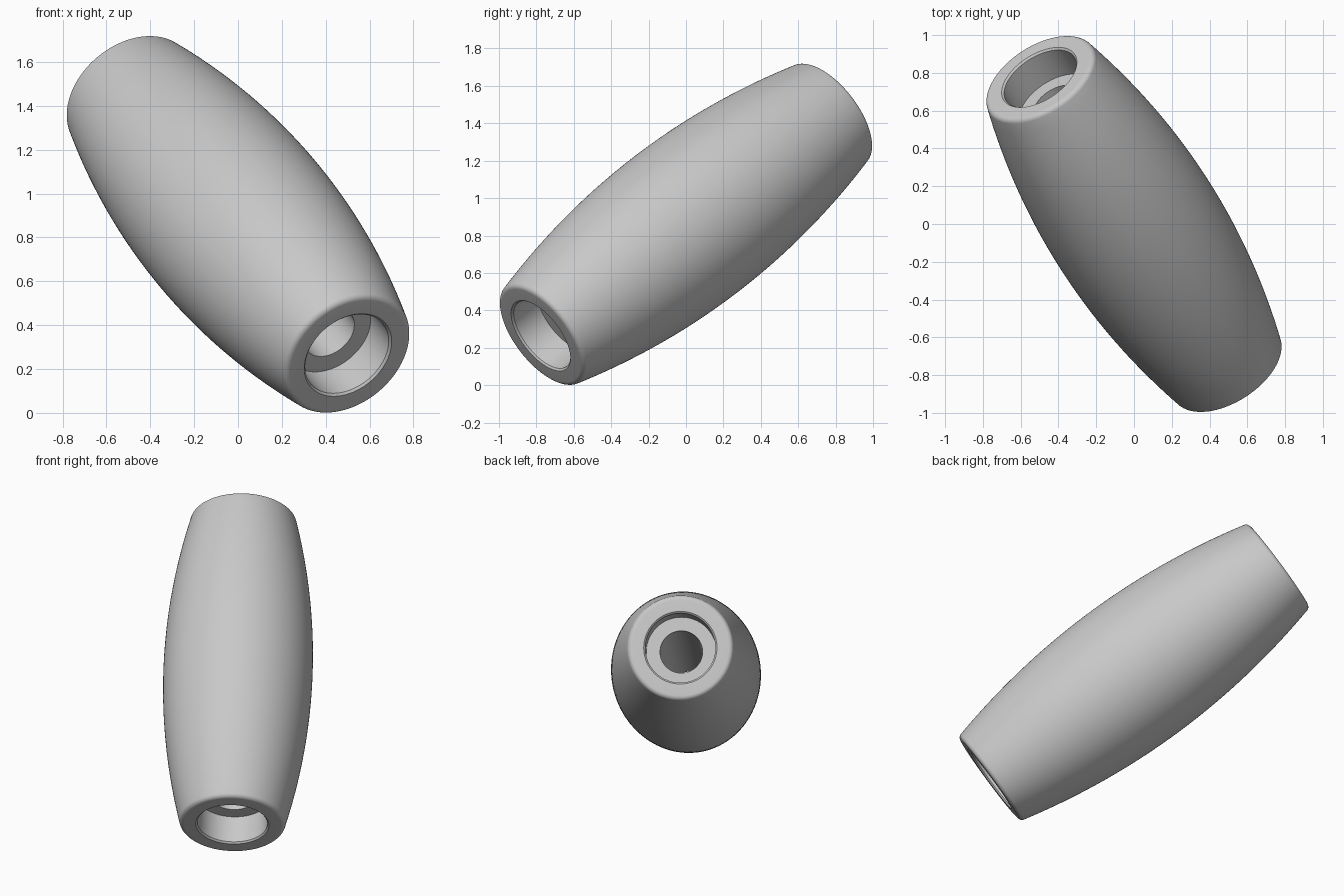
import bpy, bmesh, math
from mathutils import Vector

cube = bpy.data.objects.get("Cube")
if cube:
    bpy.data.objects.remove(cube, do_unlink=True)

SEGMENTS = 128
HALF = 1.1            # half length along the axis
MID_R = 0.456         # radius at the middle
BULGE = 0.113         # how fast the radius falls towards the ends
FILLET = 0.03
BORE_R, HOLE_R, BORE_DEPTH = 0.214, 0.13, 0.19
AXIS = Vector((-0.456, 0.706, 0.542))

grey = bpy.data.materials.new("light_grey")
grey.use_nodes = True
colour = (0.58, 0.58, 0.58, 1)
grey.diffuse_color = colour
grey.node_tree.nodes["Principled BSDF"].inputs["Base Color"].default_value = colour

# Half profile (radius, height): bulged side, rounded rim, counterbore, narrow hole
side_top = HALF - FILLET + 0.007
half = []
for i in range(21):
    t = side_top * i / 20
    half.append((MID_R - BULGE * t * t, t))
centre_r = half[-1][0] - FILLET * math.cos(math.radians(13.5))
for i in range(1, 9):
    a = math.radians(13.5 + (90 - 13.5) * i / 8)
    half.append((centre_r + FILLET * math.cos(a), HALF - FILLET + FILLET * math.sin(a)))
half += [(BORE_R + 0.01, HALF), (BORE_R, HALF - 0.01),
         (BORE_R, HALF - BORE_DEPTH), (HOLE_R, HALF - BORE_DEPTH)]

# Closed profile by mirroring the half, leaving out the shared middle point
profile = half + [(r, -z) for r, z in reversed(half[1:])]

# Revolve the closed profile into a ring-shaped solid
bm = bmesh.new()
rings = []
for s in range(SEGMENTS):
    a = math.tau * s / SEGMENTS
    rings.append([bm.verts.new((r * math.cos(a), r * math.sin(a), z)) for r, z in profile])
n = len(profile)
for s in range(SEGMENTS):
    here, there = rings[s], rings[(s + 1) % SEGMENTS]
    for i in range(n):
        j = (i + 1) % n
        bm.faces.new((here[i], there[i], there[j], here[j]))
bmesh.ops.recalc_face_normals(bm, faces=bm.faces)
mesh = bpy.data.meshes.new("barrel_sleeve")
bm.to_mesh(mesh)
bm.free()
mesh.materials.append(grey)

# Tilt the sleeve along its axis and stand it on the ground
sleeve = bpy.data.objects.new("barrel_sleeve", mesh)
bpy.context.collection.objects.link(sleeve)
sleeve.rotation_euler = AXIS.to_track_quat('Z', 'Y').to_euler()
sleeve.location = (0, 0, 0.86)

bpy.ops.object.select_all(action='DESELECT')
sleeve.select_set(True)
bpy.context.view_layer.objects.active = sleeve
bpy.ops.object.shade_smooth_by_angle(angle=math.radians(30))
